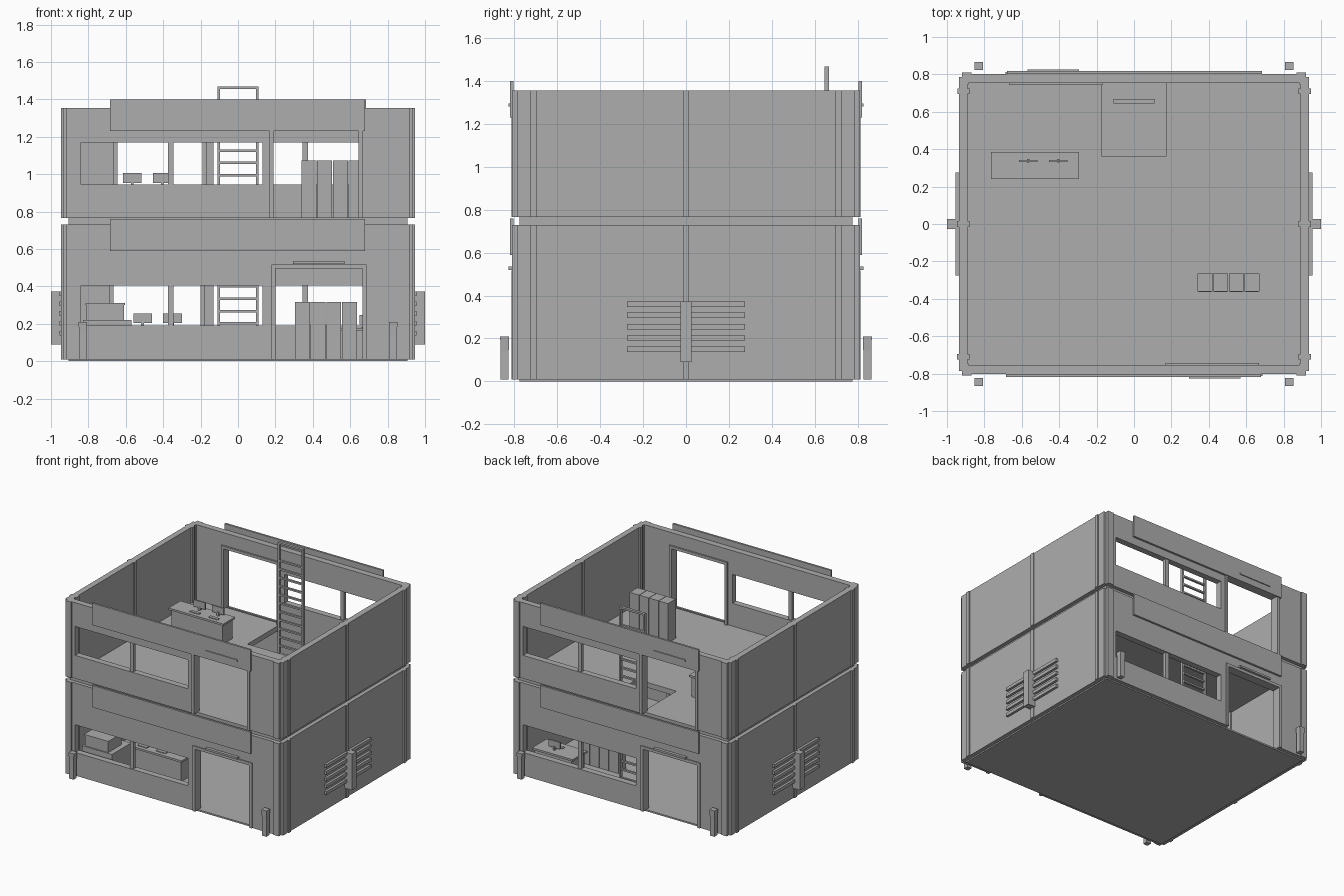
import bpy
import bmesh
from math import pi
from mathutils import Matrix, Vector

cube = bpy.data.objects.get("Cube")
if cube:
    bpy.data.objects.remove(cube)

grey = bpy.data.materials.new("plain grey")
grey.use_nodes = True
colour = (0.42, 0.42, 0.42, 1)
grey.diffuse_color = colour
grey.node_tree.nodes["Principled BSDF"].inputs["Base Color"].default_value = colour


def add_box(bm, x, y, z):
    lo, hi = Vector((x[0], y[0], z[0])), Vector((x[1], y[1], z[1]))
    place = Matrix.Translation((lo + hi) / 2) @ Matrix.Diagonal((*(hi - lo), 1))
    return bmesh.ops.create_cube(bm, size=1, matrix=place)["verts"]


def finish(name, bm, turn=0):
    bm.transform(Matrix.Rotation(turn, 4, "Z"))
    mesh = bpy.data.meshes.new(name)
    bm.to_mesh(mesh)
    bm.free()
    mesh.materials.append(grey)
    obj = bpy.data.objects.new(name, mesh)
    bpy.context.collection.objects.link(obj)
    return obj


def boxes(name, parts, turn=0):
    bm = bmesh.new()
    for part in parts:
        add_box(bm, *part)
    return finish(name, bm, turn)


def span(centre, width):
    return (centre - width / 2, centre + width / 2)


# Ground slab, and the middle floor with a hatch for the ladder
boxes("ground_slab", [((-.905, .905), (-.775, .775), (0, .012))])
slab = (.728, .768)
boxes("middle_floor", [
    ((-.905, .905), (-.775, .36), slab),
    ((-.905, -.17), (.36, .775), slab),
    ((.17, .905), (.36, .775), slab),
    ((-.17, .17), (.755, .775), slab)])

# Per storey: name, bottom, top, sill, window head, door head, door left, door right
storeys = [
    ("lower", .01, .73, .19, .405, .495, .20, .665),
    ("upper", .765, 1.355, .945, 1.17, 1.235, .19, .645)]
wall = (-.803, -.755)

for level, z0, z1, sill, head, door_head, left, right in storeys:
    for face, turn in (("front", 0), ("back", pi)):
        # Facade with a wide window and a doorway
        boxes(f"{level}_{face}_wall", [
            ((-.895, -.84), wall, (z0, z1)),
            ((-.84, .13), wall, (z0, sill)),
            ((-.84, .13), wall, (head, z1)),
            ((.13, left), wall, (z0, z1)),
            ((left, right), wall, (door_head, z1)),
            ((right, .895), wall, (z0, z1))], turn)
        boxes(f"{level}_{face}_window_post",
              [(span(-.36, .03), (-.795, -.765), (sill, head))], turn)
        # Door frame, sign board and lamp strip
        rim = .022
        frame = (-.812, -.742)
        boxes(f"{level}_{face}_door_frame", [
            ((left - rim, left), frame, (z0, door_head + rim)),
            ((right, right + rim), frame, (z0, door_head + rim)),
            ((left, right), frame, (door_head, door_head + rim))], turn)
        sign_base = .59 if level == "lower" else 1.23
        boxes(f"{level}_{face}_sign_board",
              [((-.685, .68), (-.819, -.803), (sign_base, sign_base + .17))], turn)
        lamp_base = .52 if level == "lower" else 1.28
        boxes(f"{level}_{face}_lamp",
              [((.295, .57), (-.826, -.803), (lamp_base, lamp_base + .015))], turn)

    for face, turn in (("left", 0), ("right", pi)):
        # Side wall with raised ribs
        ribs = [((.88, .945), span(y, .03), (z0, z1)) for y in (-.71, 0, .71)]
        boxes(f"{level}_{face}_wall",
              [((.89, .936), (-.775, .775), (z0, z1))] + ribs, turn)

    # Stepped corner columns
    columns = []
    for sx in (-1, 1):
        for sy in (-1, 1):
            columns.append((span(sx * .894, .05), span(sy * .783, .056), (z0, z1)))
            columns.append((span(sx * .91, .052), span(sy * .765, .04), (z0, z1)))
    boxes(f"{level}_corner_columns", columns)

# Side vents with a central pillar
for face, turn in (("left", 0), ("right", pi)):
    slats = [((.93, .955), (-.275, .275), span(.15 + i * .0525, .025)) for i in range(5)]
    boxes(f"{face}_vent_slats", slats, turn)
    boxes(f"{face}_vent_pillar", [((.93, 1), (-.026, .026), (.09, .372))], turn)

# Bollards with a narrowed lower neck
for sx, side in ((-1, "right"), (1, "left")):
    for sy, end in ((-1, "front"), (1, "back")):
        x, y = sx * .83, sy * .845
        bm = bmesh.new()
        add_box(bm, span(x, .038), span(y, .038), (.008, .15))
        cap = add_box(bm, span(x, .046), span(y, .042), (.14, .21))
        for v in cap:
            if v.co.z < .15:
                v.co.x = x + (v.co.x - x) * .82
                v.co.y = y + (v.co.y - y) * .9
        finish(f"{end}_{side}_bollard", bm)

# Ladder through the hatch
rails = [(span(s * .103, .014), (.645, .667), (.01, 1.468)) for s in (-1, 1)]
rungs = [((-.1, .1), (.648, .664), span(.07 + i * .066, .013)) for i in range(20)]
top_bar = [((-.11, .11), (.645, .667), (1.454, 1.468))]
boxes("ladder", rails + rungs + top_bar)


# Rows of lockers
def lockers(name, x, y, z):
    for i in range(4):
        start = x + i * .0835
        boxes(f"{name}_{i + 1}", [
            ((start, start + .08), (y, y + .095), (z, z + .305)),
            ((start + .006, start + .074), (y - .004, y + .02), (z + .02, z + .295))])


lockers("upper_locker", .34, -.36, .768)
lockers("lower_locker", .305, .3, .012)


# Desks with screens and keyboards
def desk(name, x, y, z, height, screens):
    top = z + height
    boxes(name, [
        ((x[0] + .015, x[1] - .015), (y[0] + .015, y[1] - .01), (z, top - .015)),
        (x, y, (top - .015, top))])
    mid = (y[0] + y[1]) / 2 + .025
    parts = []
    for sx in screens:
        parts.append((span(sx, .1), span(mid, .012), (top + .018, top + .07)))
        parts.append((span(sx, .015), span(mid, .02), (top, top + .03)))
        parts.append((span(sx, .08), span(mid - .055, .025), (top, top + .006)))
    boxes(f"{name}_screens", parts)


desk("upper_desk", (-.765, -.295), (.24, .385), .768, .168, (-.565, -.405))
desk("lower_desk", (-.6, -.15), (-.48, -.335), .012, .173, (-.51, -.35))
desk("back_desk", (.5, .85), (.5, .68), .012, .165, (.7,))

# Stacked crates behind the lower front window
boxes("crates", [
    ((-.83, -.57), (-.735, -.5), (.012, .22)),
    ((-.81, -.61), (-.725, -.56), (.22, .305))])
boxes("crate_lid", [((-.815, -.605), (-.73, -.555), (.3, .31))])
